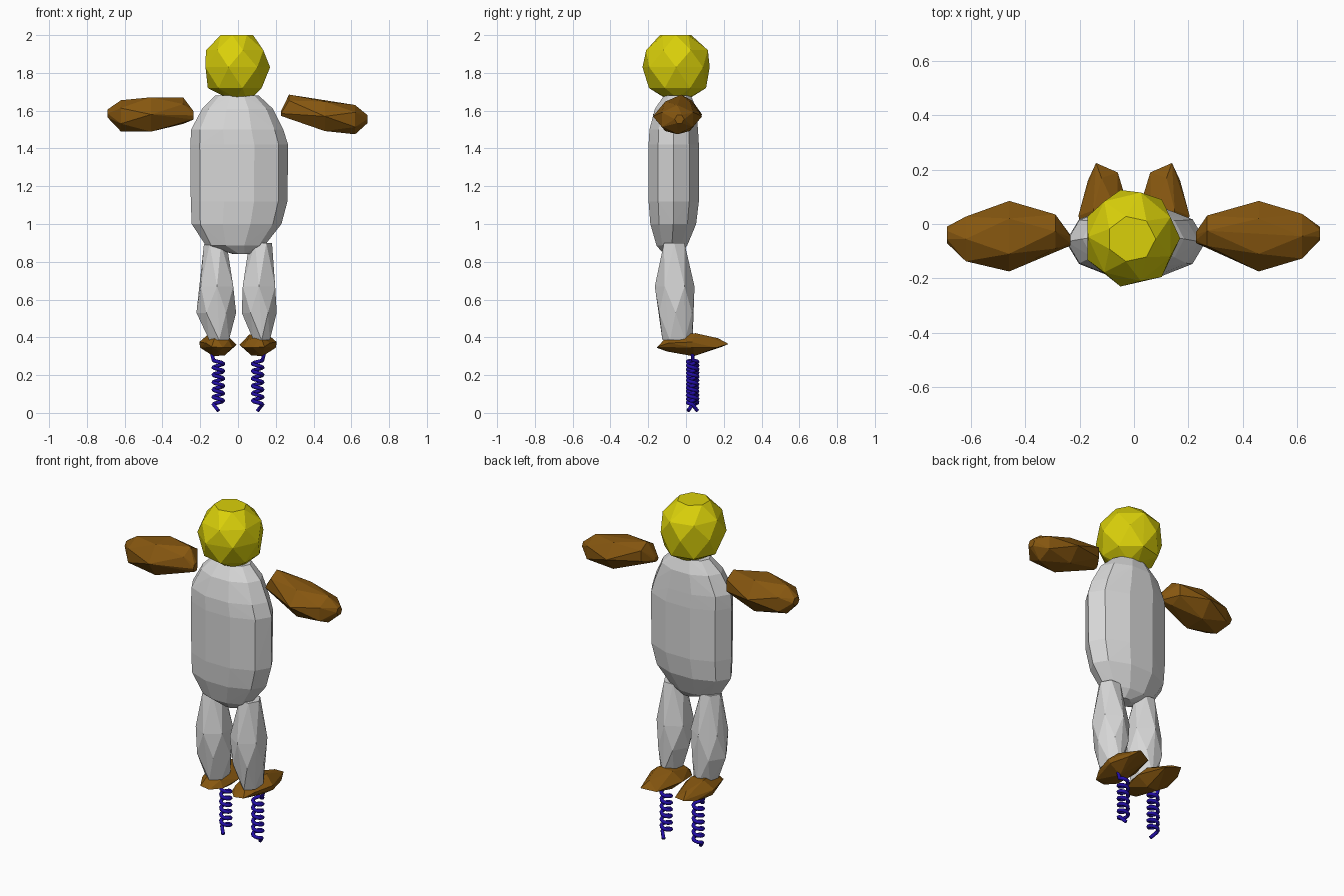
import bpy, bmesh, math
from mathutils import Vector


def material(name, rgb):
    m = bpy.data.materials.new(name)
    m.diffuse_color = (*rgb, 1)
    return m


YELLOW = material("yellow", (0.70, 0.63, 0.003))
GREY = material("light grey", (0.68, 0.68, 0.68))
BROWN = material("brown", (0.24, 0.095, 0.005))
BLUE = material("deep blue", (0.016, 0.004, 0.38))


def faceted(name, mat, rings, sides, axis="z", stagger=True):
    """Flat-faced lump: convex hull of elliptical rings.
    Ring = (position on axis, min_u, max_u, min_v, max_v)."""
    bm = bmesh.new()
    for i, (p, u0, u1, v0, v1) in enumerate(rings):
        shift = 0.5 if stagger and i % 2 else 0.0
        for k in range(sides):
            a = math.tau * (k + shift) / sides
            u = (u0 + u1) / 2 + (u1 - u0) / 2 * math.cos(a)
            v = (v0 + v1) / 2 + (v1 - v0) / 2 * math.sin(a)
            co = {"z": (u, v, p), "x": (p, u, v), "y": (u, p, v)}[axis]
            bm.verts.new(co)
    res = bmesh.ops.convex_hull(bm, input=bm.verts)
    loose = {g for g in res["geom_interior"] if isinstance(g, bmesh.types.BMVert)}
    bmesh.ops.delete(bm, geom=list(loose), context="VERTS")
    bmesh.ops.recalc_face_normals(bm, faces=bm.faces)
    return finish(name, mat, bm)


def finish(name, mat, bm):
    me = bpy.data.meshes.new(name)
    bm.to_mesh(me)
    bm.free()
    me.materials.append(mat)
    ob = bpy.data.objects.new(name, me)
    bpy.context.collection.objects.link(ob)
    return ob


# Head
faceted("head", YELLOW, [
    (1.665, -0.06, 0.07, -0.11, 0.02),
    (1.72, -0.16, 0.14, -0.20, 0.11),
    (1.83, -0.19, 0.17, -0.235, 0.13),
    (1.92, -0.17, 0.15, -0.215, 0.12),
    (2.0, -0.10, 0.08, -0.14, 0.03)], 7)

# Torso
faceted("torso", GREY, [
    (0.842, -0.03, 0.07, -0.12, -0.03),
    (0.885, -0.17, 0.14, -0.16, 0.01),
    (1.0, -0.245, 0.23, -0.195, 0.06),
    (1.12, -0.25, 0.262, -0.205, 0.075),
    (1.42, -0.252, 0.265, -0.205, 0.075),
    (1.50, -0.248, 0.24, -0.20, 0.07),
    (1.61, -0.19, 0.185, -0.17, 0.06),
    (1.68, -0.12, 0.11, -0.12, 0.03)], 10, stagger=False)

# Arms
faceted("left_arm", BROWN, [
    (-0.69, -0.07, -0.01, 1.56, 1.61),
    (-0.62, -0.15, 0.04, 1.49, 1.655),
    (-0.46, -0.175, 0.085, 1.475, 1.685),
    (-0.29, -0.10, 0.045, 1.53, 1.67),
    (-0.235, -0.08, -0.04, 1.55, 1.60)], 6, "x")
faceted("right_arm", BROWN, [
    (0.228, -0.07, -0.03, 1.57, 1.60),
    (0.27, -0.09, 0.04, 1.56, 1.685),
    (0.46, -0.175, 0.085, 1.48, 1.66),
    (0.62, -0.14, 0.05, 1.475, 1.63),
    (0.685, -0.06, -0.01, 1.53, 1.58)], 6, "x")

# Legs
faceted("left_leg", GREY, [
    (0.895, -0.18, -0.06, -0.12, 0.0),
    (0.67, -0.21, -0.012, -0.165, 0.045),
    (0.53, -0.22, -0.01, -0.155, 0.045),
    (0.385, -0.16, -0.04, -0.125, 0.035)], 6)
faceted("right_leg", GREY, [
    (0.90, 0.06, 0.18, -0.125, 0.0),
    (0.67, 0.012, 0.21, -0.165, 0.045),
    (0.53, 0.02, 0.205, -0.155, 0.045),
    (0.385, 0.075, 0.175, -0.125, 0.035)], 6)

# Feet: right half outline mirrored to the left, toes toward the back
FOOT = [(0.14, 0.225, 0.365), (0.06, 0.19, 0.35), (0.12, 0.17, 0.395),
        (0.17, 0.16, 0.345), (0.20, 0.04, 0.345), (0.205, 0.03, 0.375),
        (0.15, 0.05, 0.422), (0.06, 0.04, 0.415), (0.008, 0.02, 0.36),
        (0.07, 0.03, 0.305), (0.13, 0.04, 0.30), (0.17, -0.09, 0.37),
        (0.12, -0.10, 0.405), (0.05, -0.09, 0.385), (0.03, -0.10, 0.345),
        (0.08, -0.155, 0.345), (0.14, -0.15, 0.35), (0.10, -0.10, 0.325)]
for side, s in (("left", -1), ("right", 1)):
    bm = bmesh.new()
    for x, y, z in FOOT:
        bm.verts.new((s * x, y, z))
    bmesh.ops.convex_hull(bm, input=bm.verts)
    bmesh.ops.recalc_face_normals(bm, faces=bm.faces)
    finish(side + "_foot", BROWN, bm)

# Coil springs under the feet, one turned half round from the other
for side, s in (("left", -1), ("right", 1)):
    turns, steps, r = 6, 12, 0.026
    pts = [Vector((0.035, 0.0, 0.315))]
    for i in range(turns * steps + 1):
        t = i / (turns * steps)
        a = math.tau * turns * t
        pts.append(Vector((r * math.cos(a), r * math.sin(a), 0.28 - 0.235 * t)))
    pts.append(Vector((0.0, 0.024, 0.012)))
    cu = bpy.data.curves.new(side + "_spring", "CURVE")
    cu.dimensions = "3D"
    cu.bevel_depth = 0.0105
    cu.bevel_resolution = 1
    cu.use_fill_caps = True
    sp = cu.splines.new("POLY")
    sp.points.add(len(pts) - 1)
    for p, v in zip(sp.points, pts):
        p.co = (s * (0.104 + v.x), 0.035 + s * v.y, v.z, 1)
    cu.materials.append(BLUE)
    bpy.context.collection.objects.link(bpy.data.objects.new(side + "_spring", cu))
